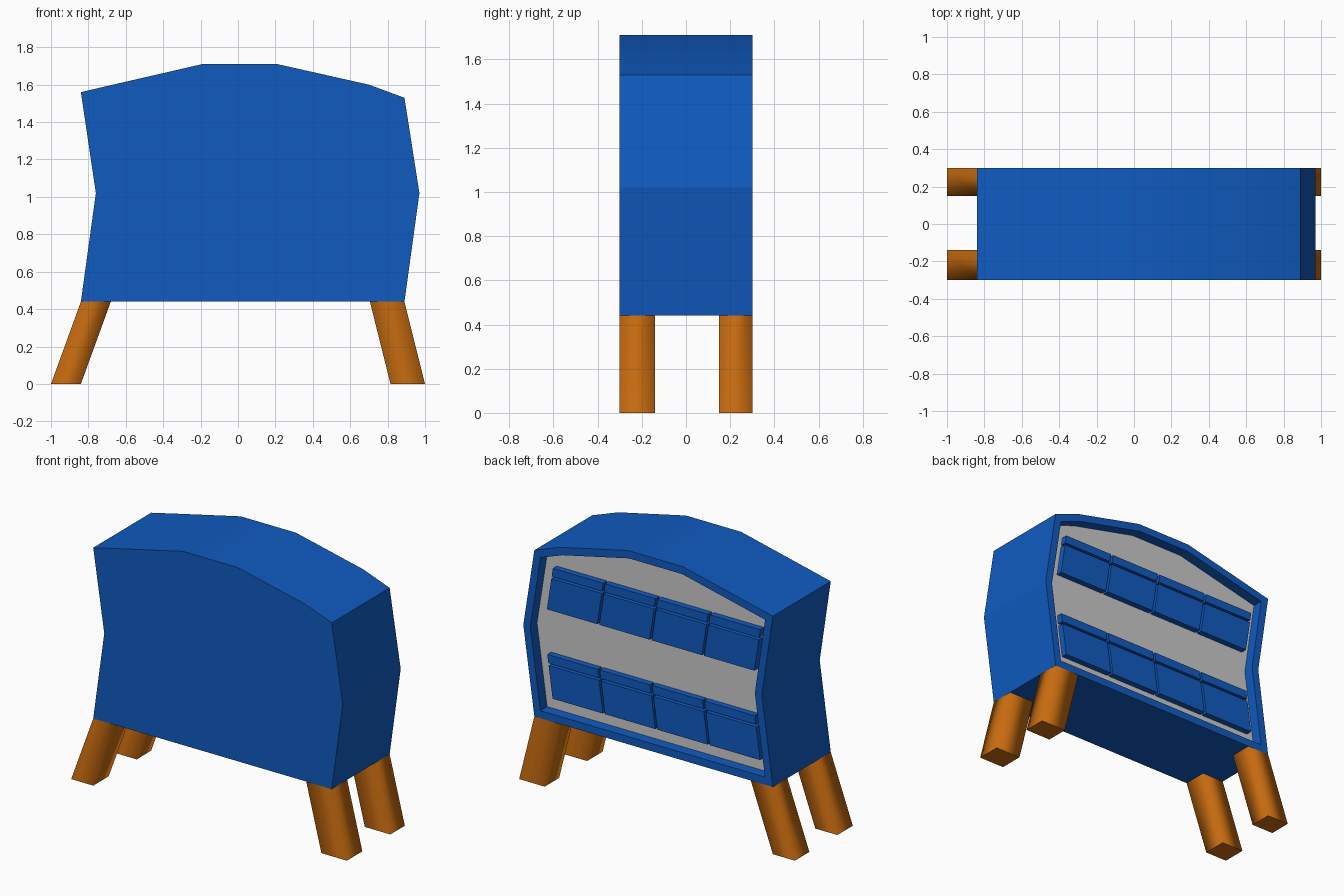
import bpy, bmesh
from mathutils import Vector

if "Cube" in bpy.data.objects:
    bpy.data.objects.remove(bpy.data.objects["Cube"])


def material(name, rgb):
    m = bpy.data.materials.new(name)
    m.diffuse_color = (*rgb, 1)
    m.use_nodes = True
    m.node_tree.nodes["Principled BSDF"].inputs["Base Color"].default_value = m.diffuse_color
    return m


BLUE = material("blue_paint", (0.005, 0.105, 0.53))
ORANGE = material("orange_wood", (0.58, 0.15, 0.005))


def finish(name, bm, mat=None):
    me = bpy.data.meshes.new(name)
    bm.to_mesh(me)
    bm.free()
    if mat:
        me.materials.append(mat)
    ob = bpy.data.objects.new(name, me)
    bpy.context.collection.objects.link(ob)
    return ob


def slanted_box(name, z0, bottom, z1, top, y0, y1, mat, smooth=False):
    """Box whose bottom and top have their own x ranges."""
    bm = bmesh.new()
    rings = [[bm.verts.new((x, y, z)) for x, y in
              ((xs[0], y0), (xs[1], y0), (xs[1], y1), (xs[0], y1))]
             for z, xs in ((z0, bottom), (z1, top))]
    bm.faces.new(rings[0][::-1])
    bm.faces.new(rings[1])
    for i in range(4):
        j = (i + 1) % 4
        f = bm.faces.new((rings[0][i], rings[0][j], rings[1][j], rings[1][i]))
        f.smooth = smooth
    return finish(name, bm, mat)


# Cabinet body: bent profile, extruded in depth, with a recessed back
profile = [(-0.84, 0.44), (0.89, 0.44), (0.97, 1.02), (0.89, 1.53), (0.70, 1.60),
           (0.21, 1.71), (-0.19, 1.71), (-0.69, 1.595), (-0.84, 1.56), (-0.76, 1.02)]
bm = bmesh.new()
front = bm.faces.new([bm.verts.new((x, -0.3, z)) for x, z in profile])
ext = bmesh.ops.extrude_face_region(bm, geom=[front], use_keep_orig=True)
bmesh.ops.translate(bm, vec=(0, 0.6, 0),
                    verts=[g for g in ext["geom"] if isinstance(g, bmesh.types.BMVert)])
bmesh.ops.recalc_face_normals(bm, faces=bm.faces[:])
for f in bm.faces:
    f.smooth = f.normal.z > 0.5
back = max(bm.faces, key=lambda f: f.calc_center_median().y)
bmesh.ops.inset_region(bm, faces=[back], thickness=0.05, use_even_offset=True)
ext = bmesh.ops.extrude_discrete_faces(bm, faces=[back])
back = ext["faces"][0]
bmesh.ops.translate(bm, vec=(0, -0.07, 0), verts=back.verts[:])
panel_points = [v.co.copy() for v in back.verts]
bmesh.ops.delete(bm, geom=[back], context="FACES_ONLY")
finish("cabinet_body", bm, BLUE)

# Grey panel closing the recess
bm = bmesh.new()
bm.faces.new([bm.verts.new(p) for p in panel_points])
finish("back_panel", bm)


# Sideways bend shared by body and drawers
def bend(z):
    return 0.08 * max(0, 1 - abs(z - 1.02) / (0.58 if z < 1.02 else 0.52))


# Two rows of four drawers, each a face with a lip strip above it
PITCH = 0.38
for row, z in (("lower", 0.575), ("upper", 1.15)):
    for i in range(4):
        x0 = -0.745 + i * PITCH
        x1 = x0 + PITCH - 0.015
        for part, a, b in (("drawer", z, z + 0.21), ("drawer_lip", z + 0.225, z + 0.28)):
            slanted_box(f"{row}_{part}_{i + 1}",
                        a, (x0 + bend(a), x1 + bend(a)),
                        b, (x0 + bend(b), x1 + bend(b)), 0.22, 0.27, BLUE)

# Splayed legs
for side, bottom, top in (("left", (-1.0, -0.84), (-0.84, -0.68)),
                          ("right", (0.815, 1.0), (0.705, 0.89))):
    for end, y0, y1 in (("front", -0.3, -0.14), ("back", 0.15, 0.3)):
        slanted_box(f"{end}_{side}_leg", 0, bottom, 0.44, top, y0, y1, ORANGE, smooth=True)
